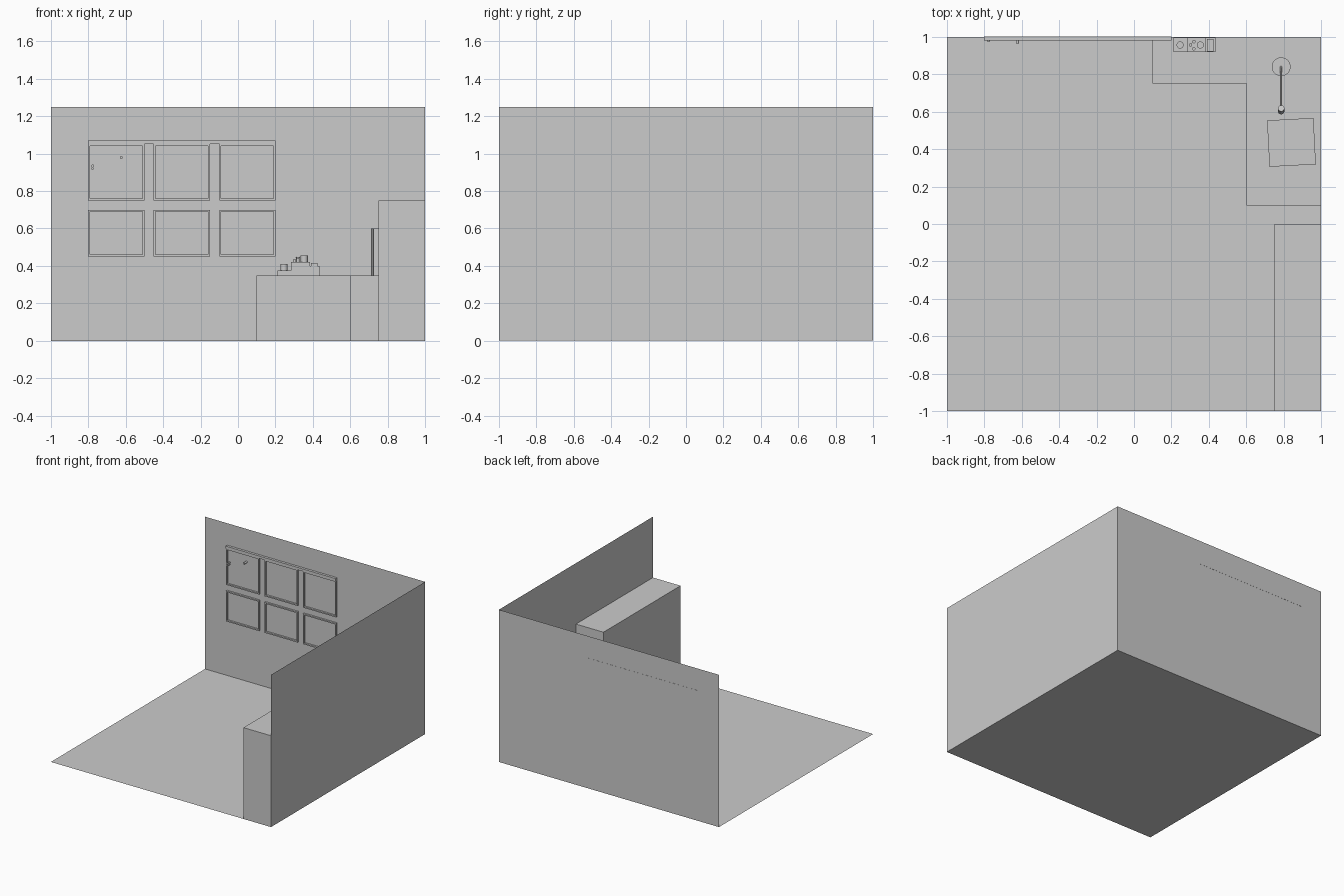
import bpy, bmesh, math
from mathutils import Vector

if "Cube" in bpy.data.objects:
    bpy.data.objects.remove(bpy.data.objects["Cube"])


def mesh_object(name, bm):
    bmesh.ops.recalc_face_normals(bm, faces=bm.faces)
    me = bpy.data.meshes.new(name)
    bm.to_mesh(me)
    bm.free()
    ob = bpy.data.objects.new(name, me)
    bpy.context.collection.objects.link(ob)
    return ob


def prism(name, outline, z0, z1):
    """Extrude a flat outline in xy from z0 to z1."""
    bm = bmesh.new()
    face = bm.faces.new([bm.verts.new((x, y, z0)) for x, y in outline])
    ext = bmesh.ops.extrude_face_region(bm, geom=[face], use_keep_orig=True)
    verts = [g for g in ext["geom"] if isinstance(g, bmesh.types.BMVert)]
    bmesh.ops.translate(bm, verts=verts, vec=(0, 0, z1 - z0))
    return mesh_object(name, bm)


def box(name, x0, x1, y0, y1, z0, z1):
    return prism(name, [(x0, y0), (x1, y0), (x1, y1), (x0, y1)], z0, z1)


def sheet(name, corners):
    bm = bmesh.new()
    bm.faces.new([bm.verts.new(c) for c in corners])
    return mesh_object(name, bm)


def rod(name, a, b, r, sides=24):
    """Cylinder between two points."""
    a, b = Vector(a), Vector(b)
    bpy.ops.mesh.primitive_cylinder_add(vertices=sides, radius=r, depth=(b - a).length,
                                        location=(a + b) / 2)
    ob = bpy.context.object
    ob.name = name
    ob.rotation_euler = (b - a).to_track_quat('Z', 'Y').to_euler()
    bpy.ops.object.shade_smooth_by_angle()
    return ob


def frame(name, x0, x1, z0, z1, t, y0, y1):
    """Rectangular picture-style frame standing against the back wall."""
    bm = bmesh.new()
    rings = []
    for y in (y0, y1):
        for i in (0, t):
            rings.append([bm.verts.new(p) for p in (
                (x0 + i, y, z0 + i), (x1 - i, y, z0 + i),
                (x1 - i, y, z1 - i), (x0 + i, y, z1 - i))])
    fo, fi, bo, bi = rings
    for p, q in ((fo, fi), (fi, bi), (bi, bo), (bo, fo)):
        for k in range(4):
            n = (k + 1) % 4
            bm.faces.new((p[k], p[n], q[n], q[k]))
    return mesh_object(name, bm)


# Room shell: floor and two thin walls
H = 1.25
sheet("floor", [(-1, -1, 0), (1, -1, 0), (1, 1, 0), (-1, 1, 0)])
sheet("back_wall", [(-1, 1, 0), (1, 1, 0), (1, 1, H), (-1, 1, H)])
sheet("right_wall", [(1, -1, 0), (1, 1, 0), (1, 1, H), (1, -1, H)])

# L-shaped counter and tall cabinet
prism("counter", [(0.1, 0.75), (0.6, 0.75), (0.6, 0.1), (1, 0.1), (1, 1), (0.1, 1)], 0, 0.35)
box("tall_cabinet", 0.75, 1, -1, 0, 0, 0.75)

# Six wall frames under a rail
for i in range(3):
    x = -0.8 + 0.35 * i
    frame(f"upper_frame_{i}", x, x + 0.3, 0.75, 1.05, 0.01, 0.985, 1)
    frame(f"lower_frame_{i}", x, x + 0.3, 0.45, 0.70, 0.01, 0.985, 1)
box("frame_rail", -0.8, 0.2, 0.98, 1.001, 1.05, 1.07)

# Small pegs in the first frame
rod("peg", (-0.623, 0.965, 0.979), (-0.623, 1, 0.979), 0.008, 16)
for i, dz in enumerate((-0.007, 0.007)):
    rod(f"latch_{i}", (-0.777, 0.975, 0.928 + dz), (-0.777, 1, 0.928 + dz), 0.007, 12)

# Stepped display stand on the counter
box("step_low", 0.21, 0.283, 0.918, 0.995, 0.35, 0.375)
box("step_high", 0.283, 0.385, 0.918, 0.995, 0.35, 0.42)
box("step_mid", 0.385, 0.435, 0.918, 0.995, 0.35, 0.40)

# Pots and a tray on the steps
rod("pot_low", (0.246, 0.956, 0.375), (0.246, 0.956, 0.41), 0.019)
rod("pot_high", (0.354, 0.956, 0.42), (0.354, 0.956, 0.457), 0.019)
for i, (x, y, z) in enumerate([(0.302, 0.957, 0.435), (0.32, 0.974, 0.447), (0.32, 0.936, 0.442)]):
    rod(f"cup_{i}", (x, y, 0.42), (x, y, z), 0.009, 16)
box("tray", 0.391, 0.424, 0.922, 0.987, 0.40, 0.416)

# Slightly turned box on the counter
cube = box("counter_box", -0.124, 0.124, -0.124, 0.124, 0, 0.25)
cube.location = (0.841, 0.436, 0.35)
cube.rotation_euler.z = math.radians(3)

# Stand with round base, slanted arm and tilted head
X = 0.786
rod("stand_base", (X, 0.84, 0.35), (X, 0.84, 0.365), 0.05, 32)
rod("stand_arm", (X, 0.84, 0.365), (X, 0.615, 0.56), 0.005, 12)
rod("stand_head", (X, 0.602, 0.525), (X, 0.618, 0.585), 0.017)
